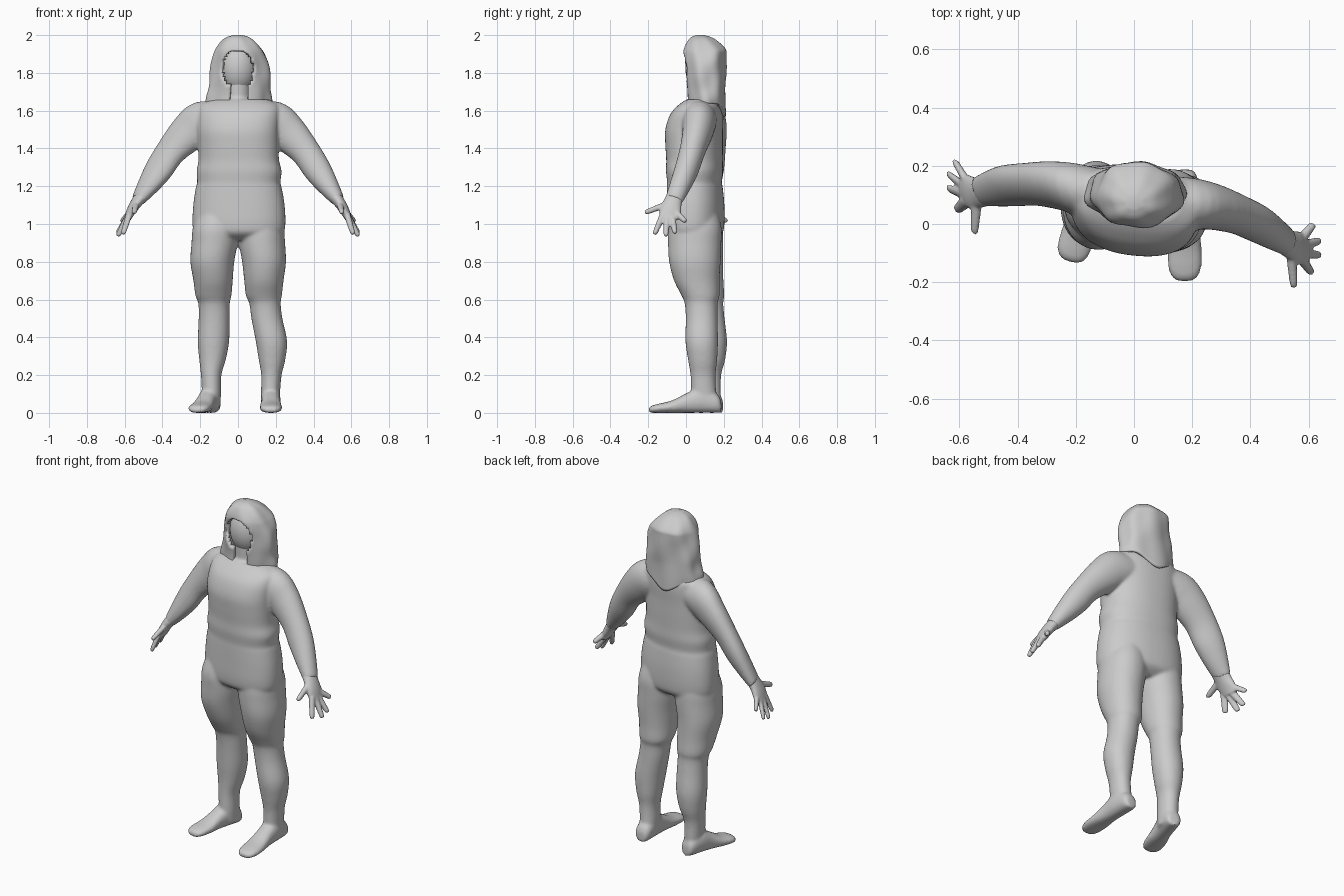
import bpy, bmesh, math
from mathutils import Vector

if "Cube" in bpy.data.objects:
    bpy.data.objects.remove(bpy.data.objects["Cube"])

Y = Vector((0, 1, 0))
Z = Vector((0, 0, 1))


def smooth_rows(rows, k=4):
    """Catmull-Rom in-between rows, so few sections give a smooth shape."""
    out = []
    for i in range(len(rows) - 1):
        quad = [rows[max(0, min(len(rows) - 1, i + j))] for j in (-1, 0, 1, 2)]
        for s in range(k):
            t = s / k
            out.append([.5 * (2 * b + (c - a) * t + (2 * a - 5 * b + 4 * c - d) * t * t
                              + (3 * b - a - 3 * c + d) * t ** 3)
                        for a, b, c, d in zip(*quad)])
    return out + [list(rows[-1])]


def ring(c, u, v, p=2.0, n=48):
    pts = []
    for i in range(n):
        a = 2 * math.pi * i / n
        s, k = math.sin(a), math.cos(a)
        pts.append(Vector(c) + u * math.copysign(abs(k) ** (2 / p), k)
                   + v * math.copysign(abs(s) ** (2 / p), s))
    return pts


def loft(bm, rings):
    rows = [[bm.verts.new(p) for p in r] for r in rings]
    n = len(rows[0])
    for a, b in zip(rows, rows[1:]):
        for i in range(n):
            bm.faces.new((a[i], a[(i + 1) % n], b[(i + 1) % n], b[i]))
    bm.faces.new(rows[0])
    bm.faces.new(rows[-1])


def tube(path, n=28):
    """Rings square to a path of (x, y, z, radius in xz, radius in y)."""
    path = smooth_rows(path)
    pts = [Vector(p[:3]) for p in path]
    out = []
    for i, p in enumerate(path):
        t = (pts[min(i + 1, len(pts) - 1)] - pts[max(i - 1, 0)]).normalized()
        u = t.cross(Y).normalized()
        out.append(ring(pts[i], u * p[3], t.cross(u) * p[4], 2, n))
    return out


def loft_pair(bm, rings):
    """An arm part and its mirror image, which is swung backwards."""
    loft(bm, rings)
    loft(bm, [[Vector((-p.x, p.y + .2 * p.x + .25 * p.x ** 2, p.z)) for p in r]
              for r in rings])


def finish(bm, name, voxel=0, soften=0):
    bmesh.ops.recalc_face_normals(bm, faces=bm.faces)
    me = bpy.data.meshes.new(name)
    bm.to_mesh(me)
    bm.free()
    ob = bpy.data.objects.new(name, me)
    bpy.context.collection.objects.link(ob)
    me.polygons.foreach_set("use_smooth", [True] * len(me.polygons))
    if voxel:
        m = ob.modifiers.new("blend", 'REMESH')
        m.mode = 'VOXEL'
        m.voxel_size = voxel
        m.use_smooth_shade = True
        m = ob.modifiers.new("soften", 'SMOOTH')
        m.factor = .5
        m.iterations = soften
    return ob


body = bmesh.new()
hands = bmesh.new()

# torso: z, centre x, centre y, half width, half depth
torso = [(.915, .005, .05, .17, .09), (.95, .005, .05, .232, .138),
         (1.0, .005, .05, .246, .15), (1.1, .005, .05, .242, .15),
         (1.19, .004, .047, .228, .145), (1.22, .004, .045, .22, .142),
         (1.28, .006, .045, .225, .148), (1.34, .004, .045, .213, .147),
         (1.42, .002, .043, .214, .15), (1.5, 0, .043, .217, .15),
         (1.58, .005, .057, .217, .138), (1.63, .008, .075, .207, .112),
         (1.66, .008, .085, .15, .08)]
loft(body, [ring((x, y, z), Vector((w, -.1 * w, 0)), Y * d, 2.3)
            for z, x, y, w, d in smooth_rows(torso)])

# neck
loft(body, [ring((0, .085, z), Vector((.065, 0, 0)), Y * .065) for z in (1.6, 1.77)])

# arms
arm = [(.08, .08, 1.555, .08, .085), (.185, .07, 1.54, .112, .09),
       (.265, .06, 1.48, .102, .08), (.355, .033, 1.385, .08, .068),
       (.42, .003, 1.287, .074, .064), (.475, -.03, 1.205, .058, .057),
       (.53, -.065, 1.125, .036, .047)]
loft_pair(body, tube(arm))

# hands: palm, then thumb and four fingers
palm = [(.51, -.056, 1.15, .036, .044), (.54, -.072, 1.11, .03, .05),
        (.565, -.083, 1.07, .025, .058), (.587, -.085, 1.025, .018, .05)]
fingers = [((.54, -.10, 1.105), (.55, -.218, 1.06)),
           ((.577, -.122, 1.05), (.61, -.167, .945)),
           ((.582, -.10, 1.04), (.638, -.107, .935)),
           ((.582, -.073, 1.04), (.638, -.058, .95)),
           ((.577, -.048, 1.055), (.617, -.001, 1.012))]
loft_pair(hands, tube(palm))
for a, b in fingers:
    a, b = Vector(a), Vector(b)
    loft_pair(hands, tube([(*a.lerp(b, t), r, r) for t, r in
                           ((0, .018), (.5, .016), (.9, .0135), (1, .008))], 12))

# legs: z, right x, right y, left x, left y, half width, half depth
legs = [(1.06, .115, .05, -.11, .055, .1, .12), (.98, .122, .048, -.119, .053, .12, .14),
        (.9, .127, .046, -.124, .055, .122, .141),
        (.8, .138, .047, -.136, .06, .116, .136), (.7, .137, .057, -.132, .078, .104, .12),
        (.62, .137, .077, -.13, .102, .095, .1), (.58, .143, .08, -.127, .11, .083, .087),
        (.5, .153, .083, -.126, .12, .082, .084), (.38, .177, .083, -.13, .131, .083, .086),
        (.28, .18, .088, -.135, .13, .07, .077), (.2, .177, .09, -.142, .12, .054, .066),
        (.1, .172, .095, -.14, .118, .05, .066), (.03, .172, .11, -.137, .12, .044, .06)]
for k in (1, 3):
    loft(body, [ring((s[k], s[k + 1], s[0]), Vector((s[5], 0, 0)), Y * s[6], 2.1)
                for s in smooth_rows(legs)])

# feet: distance along foot, half width, height
foot = [(0, .026, .06), (.06, .045, .1), (.28, .052, .135), (.48, .051, .104),
        (.68, .058, .066), (.87, .058, .048), (.96, .045, .038), (1, .025, .026)]
for heel, toe in (((.172, .187, 0), (.175, -.197, 0)), ((-.128, .192, 0), (-.22, -.13, 0))):
    heel, toe = Vector(heel), Vector(toe)
    side = (toe - heel).normalized().cross(Z)
    loft(body, [ring(heel.lerp(toe, t) + Z * (h / 2), side * w, Z * (h / 2), 2.3)
                for t, w, h in smooth_rows(foot)])

# blend the overlapping parts into one skin
finish(body, "body", .008, 10)
finish(hands, "hands", .006, 4)

# head
head = bmesh.new()
bmesh.ops.create_uvsphere(head, u_segments=28, v_segments=18, radius=1)
for v in head.verts:
    v.co = Vector((v.co.x * .1, .095 + v.co.y * .098, 1.825 + v.co.z * .135))
finish(head, "head")

# hair: lumpy hanging shell with an opening for the face
hair_rows = [(1.64, .003, .107, .172, .1), (1.67, .005, .107, .172, .1),
             (1.72, .008, .105, .164, .102), (1.78, .01, .102, .16, .108),
             (1.85, .012, .1, .15, .112), (1.9, .008, .1, .136, .114),
             (1.925, .005, .1, .124, .112), (1.955, .002, .092, .102, .092),
             (1.985, 0, .082, .068, .06), (2.0, 0, .075, .025, .022)]
rings = []
for z, x, y, w, d in smooth_rows(hair_rows, 3):
    r = ring((x, y, z), Vector((w, 0, 0)), Y * d, 2.1, 72)
    for i, p in enumerate(r):
        a = i * math.tau / 72
        lump = 1 + .025 * math.sin(7 * a + 9 * z) + .02 * math.sin(4 * a - 30 * z)
        p.x = x + (p.x - x) * lump
        p.y = y + (p.y - y) * lump
        if p.y > .1 and z < 1.72:       # the back ends in a low point
            p.z -= .07 * math.exp(-(p.x / .09) ** 2) * (1.72 - z) / .08
    rings.append(r)
hair = bmesh.new()
loft(hair, rings)
doomed = []
for f in hair.faces:
    c = f.calc_center_median()
    face_hole = ((c.x + .002) / .09) ** 2 + ((c.z - 1.82) / .1) ** 2 < 1
    neck_gap = -.04 < c.x < .05 and c.z < 1.76
    if c.y < .08 and (face_hole or neck_gap) or len(f.verts) > 4 and c.z < 1.8:
        doomed.append(f)
bmesh.ops.delete(hair, geom=doomed, context='FACES')
hair_ob = finish(hair, "hair")
m = hair_ob.modifiers.new("thickness", 'SOLIDIFY')
m.thickness = .022
m.offset = -1
